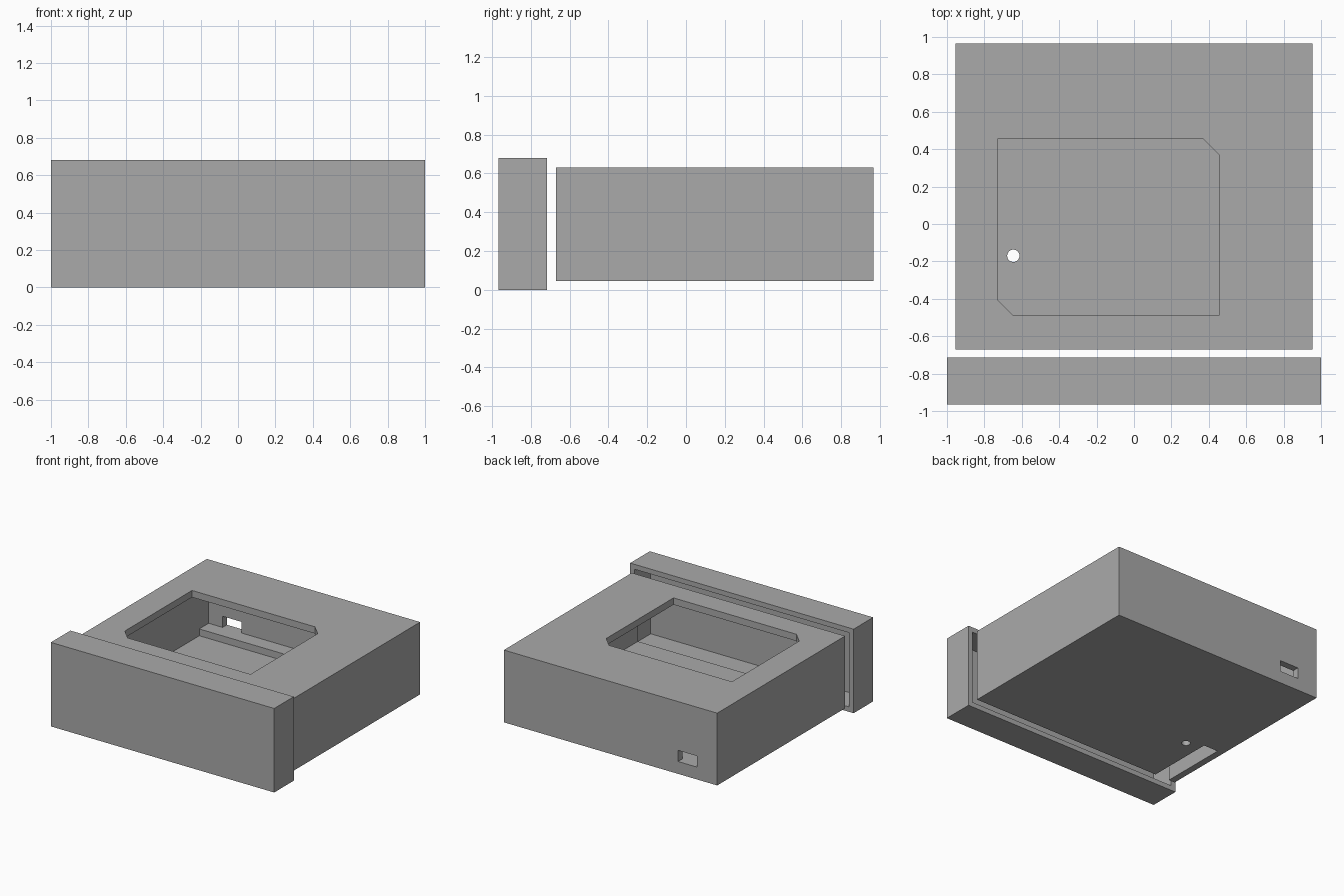
import bpy
import bmesh
from math import pi

if "Cube" in bpy.data.objects:
    bpy.data.objects.remove(bpy.data.objects["Cube"], do_unlink=True)

# One plain grey for the whole case
grey = bpy.data.materials.new("plain grey")
grey.use_nodes = True
grey.diffuse_color = (0.4, 0.4, 0.4, 1)
grey.node_tree.nodes["Principled BSDF"].inputs["Base Color"].default_value = (0.4, 0.4, 0.4, 1)


def prism(name, outline, z0, z1):
    """Extrude a flat outline from z0 up to z1."""
    bm = bmesh.new()
    base = bm.faces.new([bm.verts.new((x, y, z0)) for x, y in outline])
    top = bmesh.ops.extrude_face_region(bm, geom=[base])["geom"]
    verts = [v for v in top if isinstance(v, bmesh.types.BMVert)]
    bmesh.ops.translate(bm, verts=verts, vec=(0, 0, z1 - z0))
    bmesh.ops.recalc_face_normals(bm, faces=bm.faces)
    mesh = bpy.data.meshes.new(name)
    bm.to_mesh(mesh)
    bm.free()
    mesh.materials.append(grey)
    obj = bpy.data.objects.new(name, mesh)
    bpy.context.collection.objects.link(obj)
    return obj


def box(name, x0, x1, y0, y1, z0, z1):
    return prism(name, [(x0, y0), (x1, y0), (x1, y1), (x0, y1)], z0, z1)


def cut(target, cutter):
    """Subtract the cutter, then remove it."""
    bpy.context.view_layer.objects.active = target
    mod = target.modifiers.new("cut", "BOOLEAN")
    mod.object = cutter
    mod.operation = "DIFFERENCE"
    mod.solver = "EXACT"
    bpy.ops.object.modifier_apply(modifier=mod.name)
    bpy.data.objects.remove(cutter, do_unlink=True)


# Case body: a hollow sleeve, open at the front
W, FRONT, BACK, BOTTOM, TOP = 0.955, -0.67, 0.965, 0.045, 0.63
WALL = 0.055
FLOOR, LEDGE = BOTTOM + 0.045, 0.145
body = box("case_body", -W, W, FRONT, BACK, BOTTOM, TOP)
cut(body, box("cavity", -W + WALL, W - WALL, FRONT - 0.1, 0.79, FLOOR, TOP - WALL))
cut(body, box("rear_cavity", -W + WALL, W - WALL, 0.7, BACK - WALL, LEDGE, TOP - WALL))

# Window in the top with two clipped corners
window = [(-0.73, -0.405), (-0.645, -0.49), (0.455, -0.49),
          (0.455, 0.37), (0.37, 0.455), (-0.73, 0.455)]
cut(body, prism("window", window, TOP - 0.1, TOP + 0.1))

# Cable slot in the back wall, resting on the rear ledge
cut(body, box("cable_slot", -0.775, -0.605, BACK - 0.1, BACK + 0.1, LEDGE, 0.235))

# Long notch and round hole in the floor
cut(body, box("floor_notch", -W + WALL, -0.77, FRONT - 0.1, -0.11, BOTTOM - 0.1, FLOOR + 0.02))
bpy.ops.mesh.primitive_cylinder_add(vertices=32, radius=0.033, depth=0.3,
                                    location=(-0.645, -0.17, BOTTOM))
cut(body, bpy.context.object)

# Front cap: a shallow box, open at the back
cap = box("front_cap", -1, 1, -0.965, -0.715, 0, 0.68)
cut(cap, box("cap_cavity", -0.96, 0.96, -0.92, -0.6, 0.04, 0.64))
